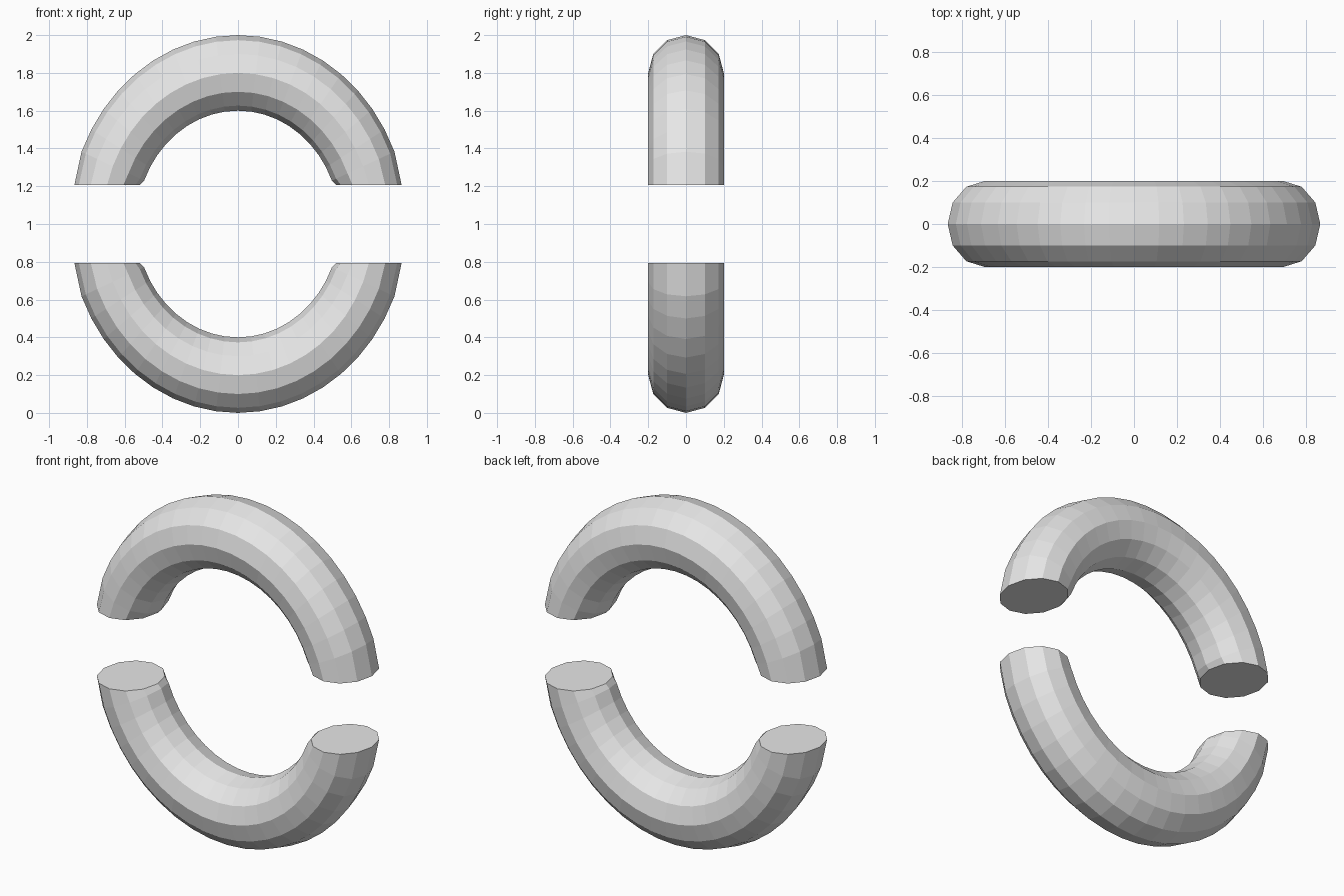
import bpy, bmesh, math

if "Cube" in bpy.data.objects:
    bpy.data.objects.remove(bpy.data.objects["Cube"])

MAJOR, MINOR = 0.8, 0.2      # ring radius and tube radius
SQUASH = 0.8966              # ring is slightly narrower than tall
SIDES, STEP = 12, 7.5        # tube sides, degrees between rings
START, COUNT = 15.0, 21      # rings from 15 to 165 degrees

grey = bpy.data.materials.new("light_grey")
grey.diffuse_color = (0.8, 0.8, 0.8, 1.0)
grey.use_nodes = True
grey.node_tree.nodes["Principled BSDF"].inputs["Base Color"].default_value = grey.diffuse_color


def half_ring(name, flip):
    """Arched tube with flat horizontal ends; flip = 1 upper, -1 lower."""
    bm = bmesh.new()
    rings = []
    for i in range(COUNT):
        a = math.radians(START + STEP * i)
        ring = []
        for j in range(SIDES):
            t = 2 * math.pi * j / SIDES
            r = MAJOR + MINOR * math.cos(t)
            z = r * math.sin(a)
            if i in (0, COUNT - 1):          # flattened end ring
                z = MAJOR * math.sin(a)
            ring.append(bm.verts.new((r * math.cos(a) * SQUASH,
                                      MINOR * math.sin(t), 1 + flip * z)))
        rings.append(ring)
    # tube walls
    for p, q in zip(rings, rings[1:]):
        for j in range(SIDES):
            k = (j + 1) % SIDES
            bm.faces.new((p[j], p[k], q[k], q[j]))
    # end caps
    bm.faces.new(rings[0])
    bm.faces.new(rings[-1])
    bmesh.ops.recalc_face_normals(bm, faces=bm.faces[:])
    mesh = bpy.data.meshes.new(name)
    bm.to_mesh(mesh)
    bm.free()
    mesh.materials.append(grey)
    obj = bpy.data.objects.new(name, mesh)
    bpy.context.collection.objects.link(obj)


half_ring("upper_half_ring", 1)
half_ring("lower_half_ring", -1)
